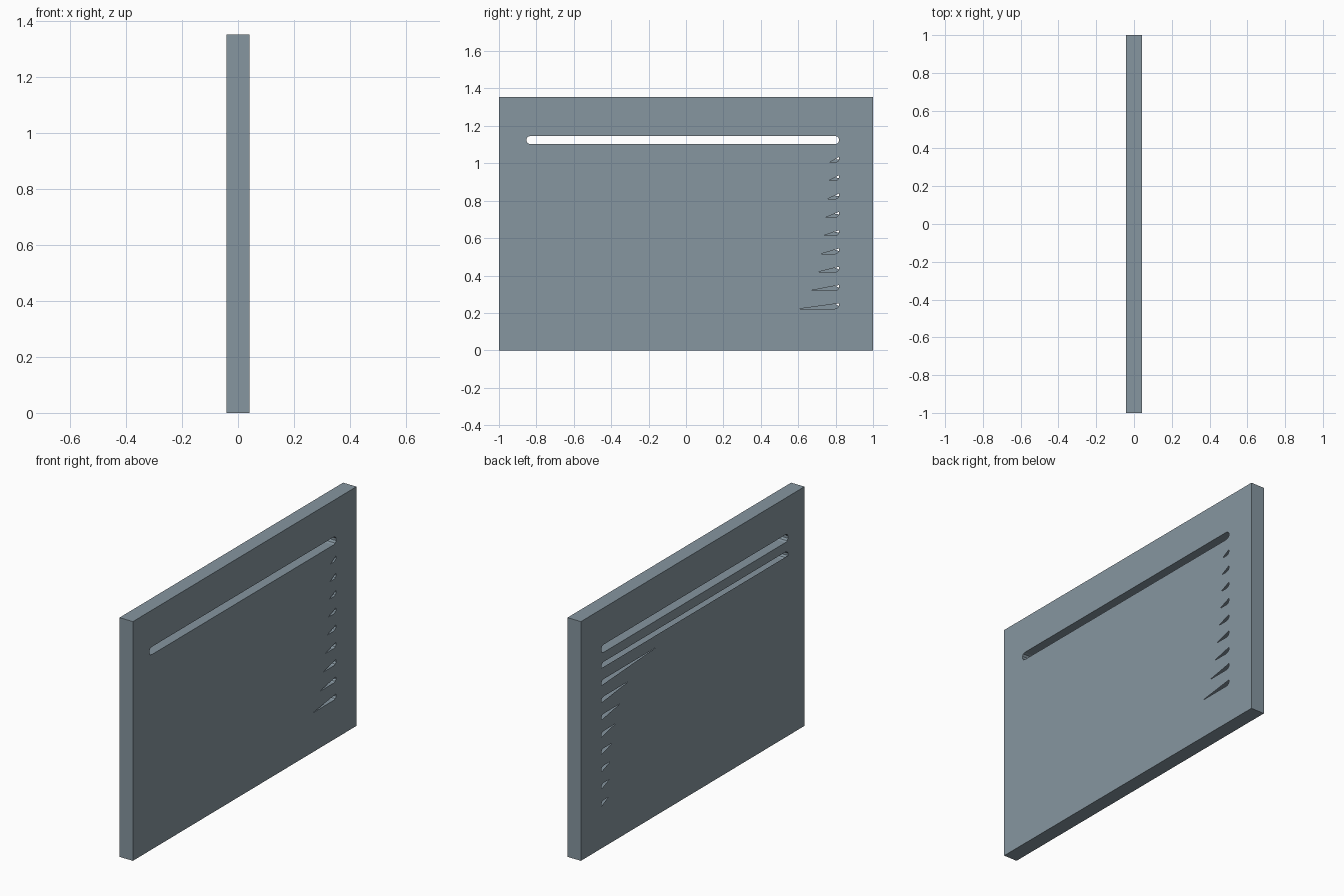
import bpy, bmesh, math
from mathutils import Vector

if "Cube" in bpy.data.objects:
    bpy.data.objects.remove(bpy.data.objects["Cube"])

T, H = 0.042, 1.354                 # half thickness, height
Y0, Y1, R = -0.832, 0.797, 0.022    # slot end centres and radius
SEG = 5
SLOTS = [1.1245 - i * 0.0978 for i in range(10)]
TIP = R * math.sin(math.radians(18))
END = Y1 + R * math.cos(math.radians(18))
START = Y0 - R * math.cos(math.radians(18))


def slot_outline(z):
    """Rounded slot outline in (y, z), counter-clockwise."""
    pts = []
    for cy, a0 in ((Y1, -90), (Y0, 90)):
        for k in range(SEG + 1):
            a = math.radians(a0 + 180 * k / SEG)
            pts.append((cy + R * math.cos(a), z + R * math.sin(a)))
    return pts


def clip(pts, a, b, side):
    """Keep the part of the outline above (+1) or below (-1) the line a-b."""
    def dist(p):
        d = side * ((b[0] - a[0]) * (p[1] - a[1]) - (b[1] - a[1]) * (p[0] - a[0]))
        return 0.0 if abs(d) < 1e-7 else d
    out = []
    for p, q in zip(pts, pts[1:] + pts[:1]):
        dp, dq = dist(p), dist(q)
        if dp >= 0:
            out.append(p)
        if dp * dq < 0:
            t = dp / (dp - dq)
            out.append((p[0] + t * (q[0] - p[0]), p[1] + t * (q[1] - p[1])))
    return out


def opening(i, z, sx):
    """Full slot, or the tapered opening left on each large face."""
    pts = slot_outline(z)
    if sx > 0 and i > 0:
        return clip(pts, (-1, 0), (END, z + TIP), -1)
    if sx < 0 and i > 0:
        return clip(pts, (START, SLOTS[1] - TIP), (END, z - TIP), 1)
    return pts


bm = bmesh.new()
border = [(-1, 0), (1, 0), (1, H), (-1, H)]
rims = []

# Two large faces with openings
for sx in (1, -1):
    edges = []
    for n, loop in enumerate([border] + [opening(i, z, sx) for i, z in enumerate(SLOTS)]):
        vs = [bm.verts.new((sx * T, y, z)) for y, z in loop]
        edges += [bm.edges.new((vs[k], vs[(k + 1) % len(vs)])) for k in range(len(vs))]
        if n == 0:
            rims.append(vs)
    res = bmesh.ops.triangle_fill(bm, edges=edges, use_beauty=True, normal=Vector((sx, 0, 0)))
    for f in res["geom"]:
        if isinstance(f, bmesh.types.BMFace):
            f.normal_update()
            if f.normal.x * sx < 0:
                f.normal_flip()

# Outer edge of the panel
a, b = rims
for k in range(4):
    j = (k + 1) % 4
    bm.faces.new((a[k], b[k], b[j], a[j]))

# Inner walls of every slot, facing into the slot
for z in SLOTS:
    pts = slot_outline(z)
    f = [bm.verts.new((T, *p)) for p in pts]
    r = [bm.verts.new((-T, *p)) for p in pts]
    for k in range(len(pts)):
        j = (k + 1) % len(pts)
        bm.faces.new((f[j], r[j], r[k], f[k]))

mesh = bpy.data.meshes.new("slotted_panel")
bm.to_mesh(mesh)
bm.free()
panel = bpy.data.objects.new("slotted_panel", mesh)
bpy.context.collection.objects.link(panel)

# Blue-grey paint
paint = bpy.data.materials.new("blue_grey")
paint.diffuse_color = (0.24, 0.304, 0.35, 1)
paint.use_nodes = True
paint.node_tree.nodes["Principled BSDF"].inputs["Base Color"].default_value = paint.diffuse_color
mesh.materials.append(paint)
